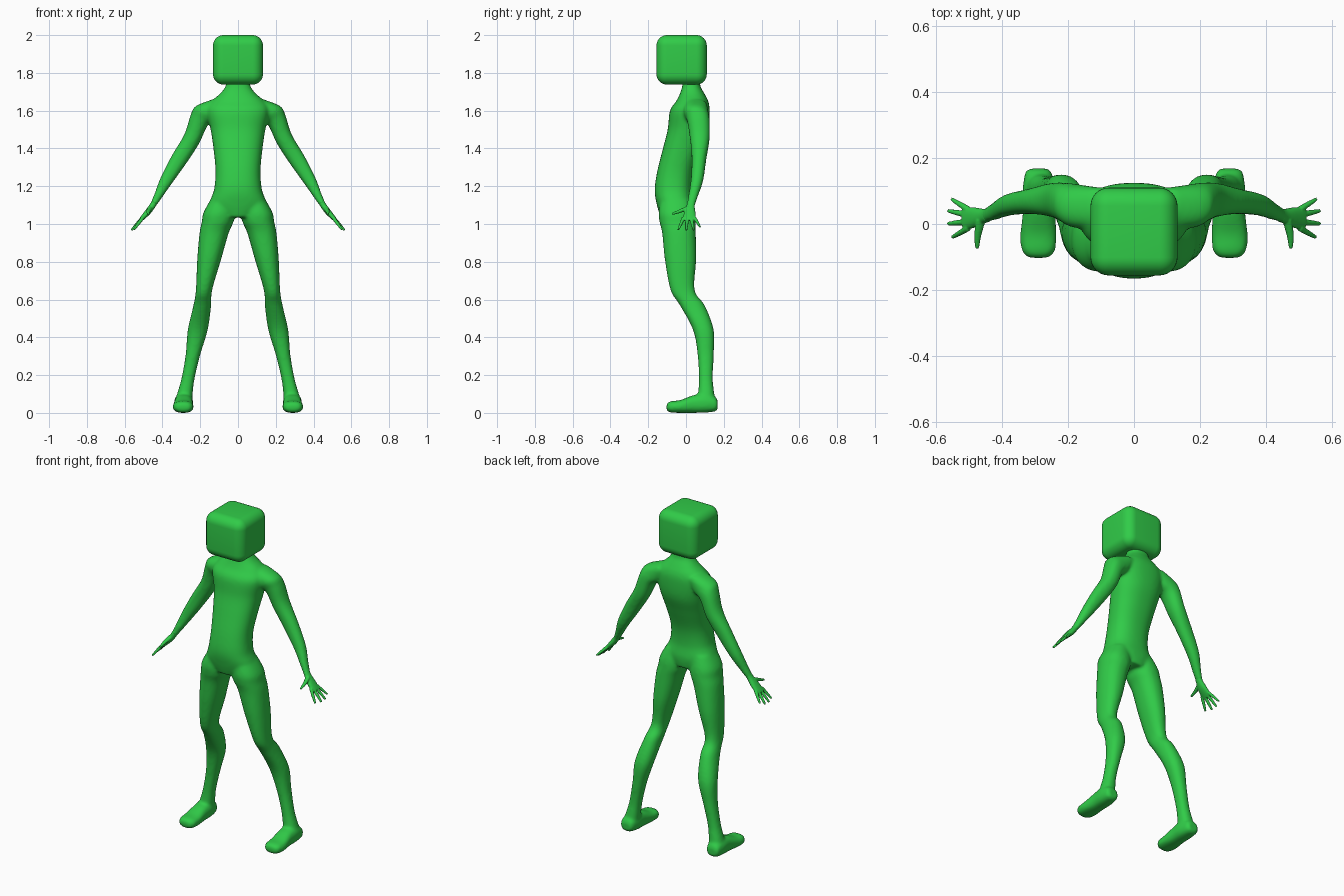
import bpy, bmesh, math
from mathutils import Vector

green = bpy.data.materials.new("green")
green.diffuse_color = (0.03, 0.6, 0.065, 1)
X, Y, Z = Vector((1, 0, 0)), Vector((0, 1, 0)), Vector((0, 0, 1))
ARM = Vector((0.87, 0, 0.5))


def spline(a, b, c, d, t):
    return [0.5 * (2 * q + (r - p) * t + (2 * p - 5 * q + 4 * r - s) * t * t
                   + (3 * q - p - 3 * r + s) * t ** 3) for p, q, r, s in zip(a, b, c, d)]


def loft(bm, secs, u, v, side=1, power=0.9, n=28, sub=5):
    """Closed tube through sections (x, y, z, radius_u, radius_v), rings in plane u, v."""
    rows = []
    for i in range(len(secs) - 1):
        p = [secs[max(i - 1, 0)], secs[i], secs[i + 1], secs[min(i + 2, len(secs) - 1)]]
        rows += [spline(*p, k / sub) for k in range(sub)]
    rows.append(secs[-1])
    rings, faces = [], []
    for x, y, z, ru, rv in rows:
        ring = []
        for k in range(n):
            a = 2 * math.pi * k / n
            c, s = math.cos(a), math.sin(a)
            co = (Vector((x, y, z)) + u * ru * math.copysign(abs(c) ** power, c)
                  + v * rv * math.copysign(abs(s) ** power, s))
            co.x *= side
            ring.append(bm.verts.new(co))
        rings.append(ring)
    for a, b in zip(rings, rings[1:]):
        for k in range(n):
            faces.append(bm.faces.new((a[k], a[(k + 1) % n], b[(k + 1) % n], b[k])))
    faces += [bm.faces.new(rings[0]), bm.faces.new(rings[-1])]
    bmesh.ops.recalc_face_normals(bm, faces=faces)


def finish(name, bm, voxel=None, smooth=0):
    me = bpy.data.meshes.new(name)
    bm.to_mesh(me)
    bm.free()
    me.materials.append(green)
    ob = bpy.data.objects.new(name, me)
    bpy.context.collection.objects.link(ob)
    for p in me.polygons:
        p.use_smooth = True
    if voxel:
        m = ob.modifiers.new("merge", 'REMESH')
        m.mode, m.voxel_size, m.use_smooth_shade = 'VOXEL', voxel, True
        m = ob.modifiers.new("soften", 'SMOOTH')
        m.factor, m.iterations = 0.5, smooth
    return ob


# Body: torso, arms, legs and feet merged into one skin
torso = [(0, .03, 1.78, .06, .045), (0, .028, 1.73, .066, .048), (0, .033, 1.69, .095, .065),
         (0, .033, 1.65, .14, .085), (0, .02, 1.6, .165, .105), (0, .01, 1.5, .145, .107),
         (0, -.02, 1.4, .13, .102), (0, -.055, 1.28, .119, .097), (0, -.067, 1.18, .127, .099),
         (0, -.056, 1.1, .15, .098), (0, -.05, 1.035, .09, .085)]
arm = [(.1, .05, 1.64, .06, .04), (.165, .053, 1.59, .066, .068), (.205, .065, 1.55, .06, .053),
       (.245, .073, 1.45, .052, .046), (.31, .069, 1.345, .039, .044), (.38, .058, 1.23, .033, .034),
       (.425, .037, 1.145, .026, .022), (.452, .025, 1.097, .022, .016)]
leg = [(.08, -.055, 1.13, .065, .08), (.1, -.05, 1.06, .083, .095), (.108, -.045, 1.01, .084, .095),
       (.127, -.037, .95, .077, .089), (.153, -.029, .81, .063, .083), (.18, -.018, .65, .043, .064),
       (.189, .033, .57, .047, .066), (.213, .092, .44, .053, .055), (.238, .104, .31, .039, .043),
       (.265, .105, .18, .035, .037), (.283, .107, .09, .042, .044), (.287, .107, .03, .042, .045)]
foot = [(.29, .168, .042, .028, .022), (.29, .155, .046, .041, .038), (.288, .1, .051, .05, .05),
        (.288, .04, .047, .049, .047), (.29, -.03, .034, .055, .034), (.29, -.08, .032, .051, .03),
        (.29, -.103, .03, .032, .02)]
bm = bmesh.new()
loft(bm, torso, X, Y, power=.85, n=40)
for side in (1, -1):
    loft(bm, arm, Y, ARM, side)
    loft(bm, leg, X, Y, side)
    loft(bm, foot, X, Z, side, power=.8)
finish("body", bm, .008, 10)

# Hands: palm, four fingers and thumb
palm = [(.442, .028, 1.115, .022, .016), (.455, .024, 1.093, .022, .016),
        (.48, .02, 1.06, .03, .016), (.512, .017, 1.025, .035, .011), (.517, .017, 1.02, .03, .008)]
fingers = [(.044, .553, .075, .983), (.027, .564, .04, .968),
           (.007, .564, .001, .966), (-.012, .551, -.04, .97)]
for side, label in ((1, "left_hand"), (-1, "right_hand")):
    bm = bmesh.new()
    loft(bm, palm, Y, ARM, side, n=20)
    for y0, x, y, z in fingers:
        mid = ((.502 + x) / 2, (y0 + y) / 2, (1.036 + z) / 2)
        loft(bm, [(.502, y0, 1.036, .010, .010), (*mid, .009, .009), (x, y, z, .006, .006)],
             Y, ARM, side, 1, 12)
    loft(bm, [(.465, .01, 1.085, .015, .013), (.474, -.035, 1.067, .011, .010),
              (.476, -.075, 1.053, .006, .006)], X, Z, side, 1, 12)
    finish(label, bm, .0035, 4)

# Head: rounded block
bm = bmesh.new()
bmesh.ops.create_cube(bm, size=1)
for v in bm.verts:
    v.co = Vector((v.co.x * .264, v.co.y * .266 - .023, v.co.z * .262 + 1.869))
bmesh.ops.bevel(bm, geom=bm.edges[:] + bm.verts[:], offset=.055, segments=8,
                profile=.5, affect='EDGES', clamp_overlap=True)
finish("head", bm)
